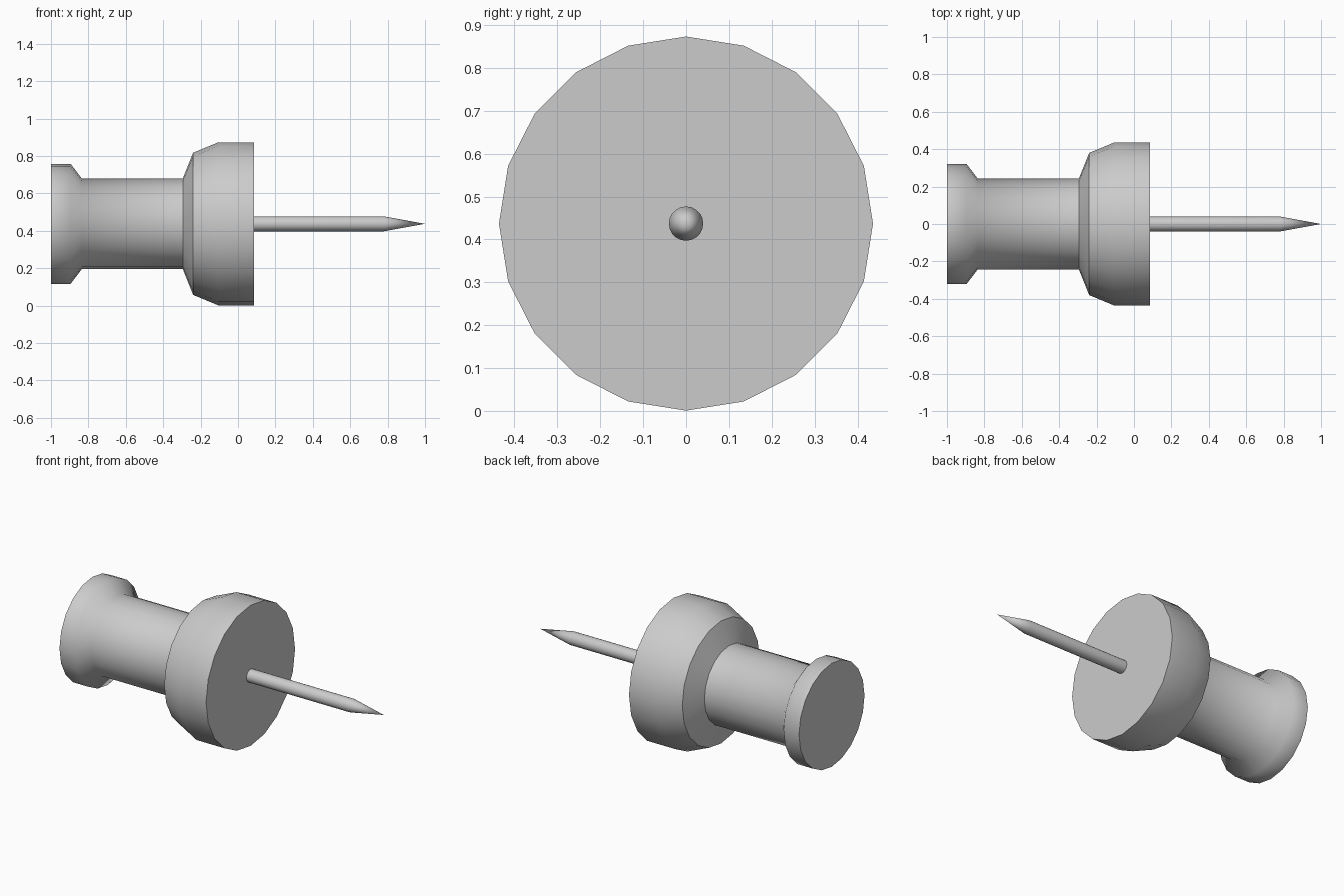
import bpy, bmesh
from math import sin, cos, pi

if "Cube" in bpy.data.objects:
    bpy.data.objects.remove(bpy.data.objects["Cube"])

AXIS_Z = 0.437


def lathe(name, profile, sides, sharp_rings):
    """Revolve (x, radius) points about the lengthwise axis; radius 0 makes a tip."""
    bm = bmesh.new()
    rings = []
    for x, r in profile:
        count = sides if r > 0 else 1
        rings.append([bm.verts.new((x, r * sin(2 * pi * i / sides), r * cos(2 * pi * i / sides)))
                      for i in range(count)])
    for a, b in zip(rings, rings[1:]):
        for i in range(sides):
            j = (i + 1) % sides
            if len(b) == 1:
                bm.faces.new((a[i], a[j], b[0]))
            else:
                bm.faces.new((a[i], a[j], b[j], b[i]))
    for f in bm.faces:
        f.smooth = True
    # flat end caps
    for ring in (rings[0], rings[-1]):
        if len(ring) > 1:
            bm.faces.new(ring)
    bmesh.ops.recalc_face_normals(bm, faces=bm.faces[:])
    # hard creases around chosen rings
    for k in sharp_rings:
        ring = rings[k]
        for i in range(sides):
            bm.edges.get((ring[i], ring[(i + 1) % sides])).smooth = False
    mesh = bpy.data.meshes.new(name)
    bm.to_mesh(mesh)
    bm.free()
    obj = bpy.data.objects.new(name, mesh)
    obj.location.z = AXIS_Z
    bpy.context.collection.objects.link(obj)
    return obj


# Plastic grip: small rim, waist, and wide collar
lathe("grip", [(-1.0, 0.321), (-0.895, 0.321), (-0.835, 0.242), (-0.295, 0.242),
               (-0.24, 0.38), (-0.105, 0.436), (0.086, 0.436)], 20, (0, 3, 4, 6))

# Metal pin with a tapered point
lathe("needle", [(0.086, 0.04), (0.78, 0.04), (1.0, 0.0)], 20, (0,))
